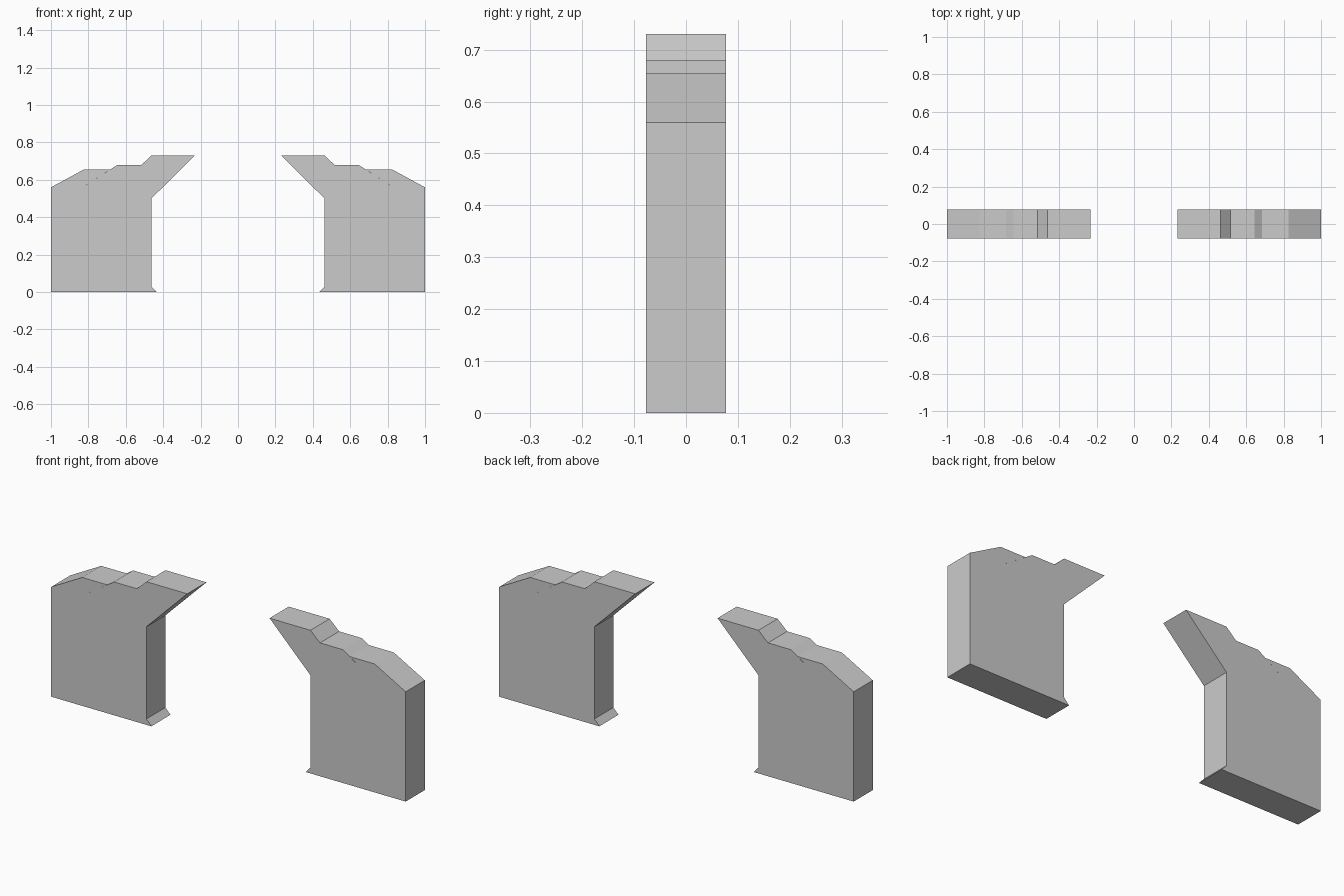
import bpy
import bmesh

default = bpy.data.objects.get("Cube")
if default:
    bpy.data.objects.remove(default, do_unlink=True)

# Single plain grey
GREY = (0.6, 0.6, 0.6, 1)
grey = bpy.data.materials.new("light grey")
grey.use_nodes = True
grey.diffuse_color = GREY
grey.node_tree.nodes["Principled BSDF"].inputs["Base Color"].default_value = GREY

HALF_DEPTH = 0.077


def slab(name, profile, side):
    """Extrude an x-z outline through the depth, on the given side of x = 0."""
    bm = bmesh.new()
    front = bm.faces.new([bm.verts.new((side * x, -HALF_DEPTH, z)) for x, z in profile])
    new = bmesh.ops.extrude_face_region(bm, geom=[front])["geom"]
    back = [v for v in new if isinstance(v, bmesh.types.BMVert)]
    bmesh.ops.translate(bm, verts=back, vec=(0, 2 * HALF_DEPTH, 0))
    bmesh.ops.recalc_face_normals(bm, faces=bm.faces)
    mesh = bpy.data.meshes.new(name)
    bm.to_mesh(mesh)
    bm.free()
    mesh.materials.append(grey)
    bpy.context.collection.objects.link(bpy.data.objects.new(name, mesh))


# Three stepped slabs per pier, from the opening outwards
outlines = {
    # jutting bracket with a small toe at its foot
    "inner_pier": [(0.435, 0), (0.463, 0.03), (0.463, 0.5), (0.232, 0.73),
                   (0.463, 0.73), (0.645, 0.56), (0.645, 0)],
    "middle_pier": [(0.645, 0), (0.645, 0.56), (0.516, 0.68),
                    (0.645, 0.68), (0.83, 0.56), (0.83, 0)],
    "outer_pier": [(0.83, 0), (0.83, 0.56), (0.684, 0.655),
                   (0.825, 0.655), (1, 0.56), (1, 0)],
}

for label, side in (("left", 1), ("right", -1)):
    for part, outline in outlines.items():
        slab(f"{label}_{part}", outline, side)
